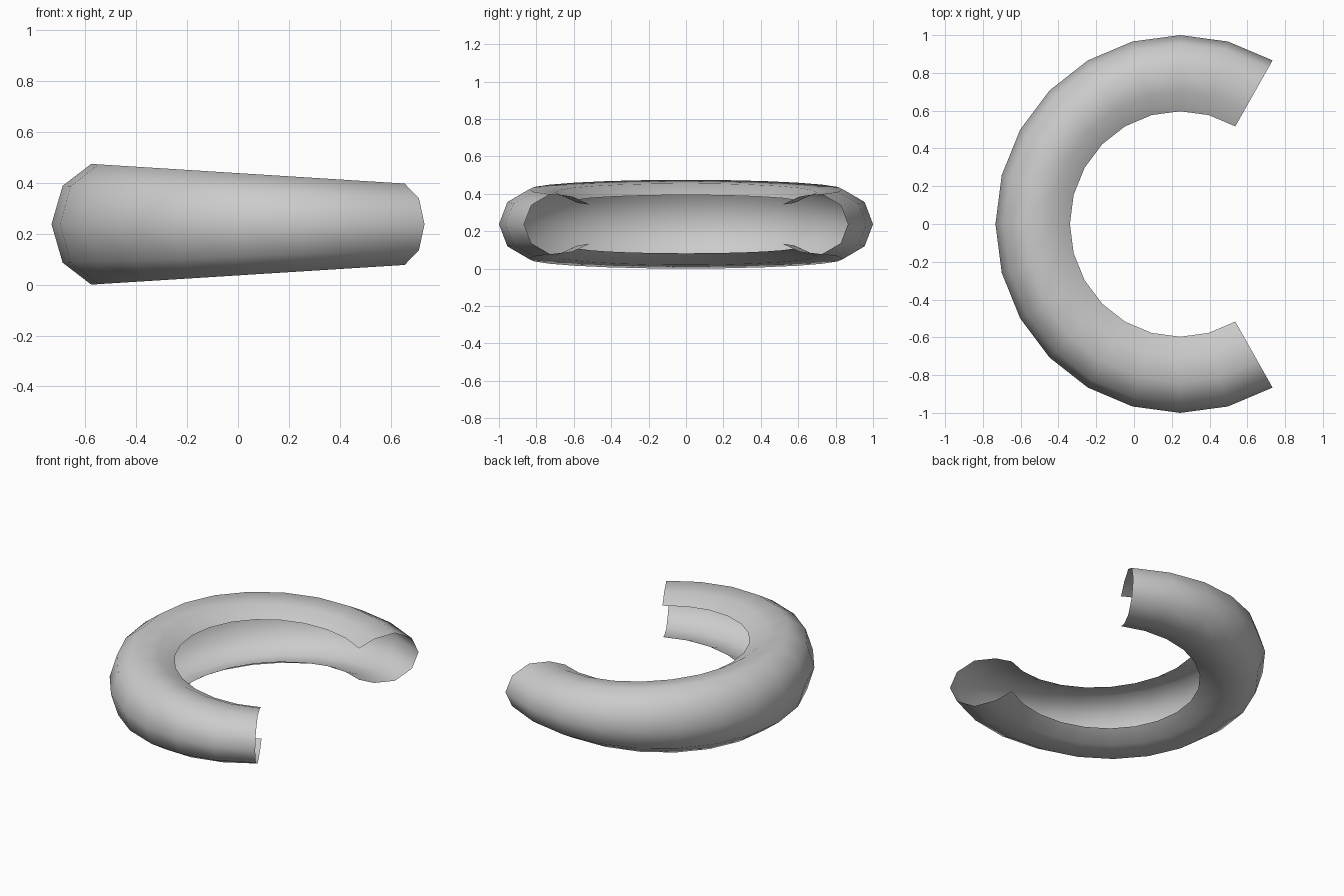
import bpy
import bmesh
from math import radians
from mathutils import Matrix

old = bpy.data.objects.get("Cube")
if old:
    bpy.data.objects.remove(old, do_unlink=True)

# Plain grey material
grey = bpy.data.materials.new("light grey")
grey.use_nodes = True
colour = (0.6, 0.6, 0.6, 1.0)
grey.diffuse_color = colour
grey.node_tree.nodes["Principled BSDF"].inputs["Base Color"].default_value = colour

# Upper half of the open section: (radius, height) from inner lip to outer rim
half = [(0.597, 0.105), (0.70, 0.147), (0.84, 0.16), (0.955, 0.102)]
section = half + [(1.0, 0.0)] + [(r, -z) for r, z in reversed(half)]

# Sweep the section around a 240 degree arc
bm = bmesh.new()
start = Matrix.Rotation(radians(60), 3, 'Z')
verts = [bm.verts.new(start @ Matrix.Identity(3).col[0] * r) for r, z in section]
for v, (r, z) in zip(verts, section):
    v.co.z = z
edges = [bm.edges.new(pair) for pair in zip(verts, verts[1:])]
bmesh.ops.spin(bm, geom=verts + edges, cent=(0, 0, 0), axis=(0, 0, 1),
               angle=radians(240), steps=16)

# The shell swells in height toward the closed side of the arc
for v in bm.verts:
    cosine = v.co.x / v.co.xy.length
    v.co.z = 0.2375 + v.co.z * (1 + 0.322 * (0.5 - cosine))
    v.co.x = 0.2445 + 0.978 * v.co.x

# Turn the faces outward
bm.normal_update()
top = max(bm.faces, key=lambda f: f.calc_center_median().z)
if top.normal.z < 0:
    bmesh.ops.reverse_faces(bm, faces=bm.faces[:])

mesh = bpy.data.meshes.new("curved_shell")
bm.to_mesh(mesh)
bm.free()
mesh.materials.append(grey)
mesh.shade_smooth()
shell = bpy.data.objects.new("curved_shell", mesh)
bpy.context.collection.objects.link(shell)
